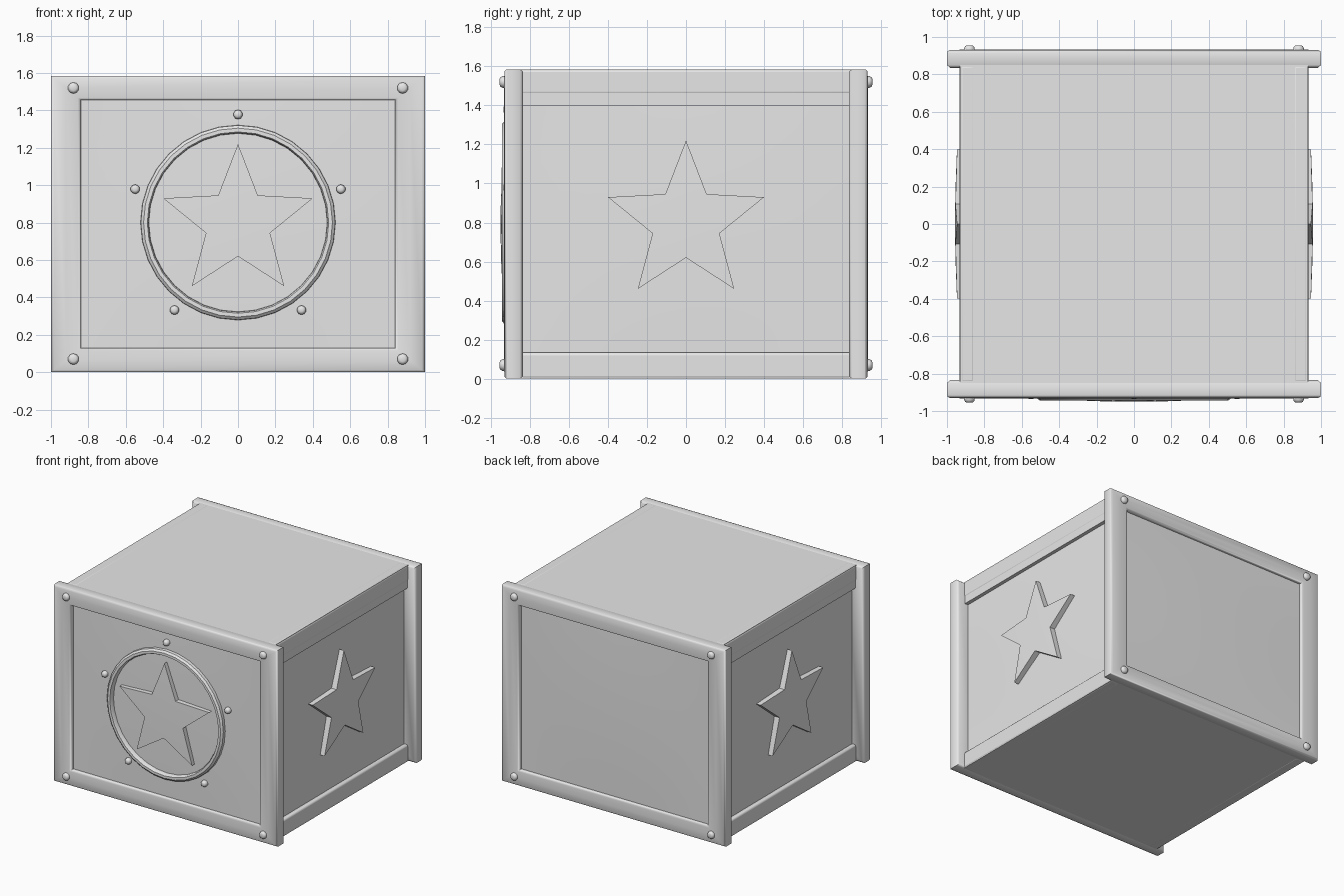
import bpy, bmesh, math
from mathutils import Matrix, Vector

if "Cube" in bpy.data.objects:
    bpy.data.objects.remove(bpy.data.objects["Cube"])

H = 1.585           # crate height
MID = 0.8           # height of the ornaments
grey = bpy.data.materials.new("grey paint")
grey.diffuse_color = (0.8, 0.8, 0.8, 1)
grey.use_nodes = True
grey.node_tree.nodes["Principled BSDF"].inputs["Base Color"].default_value = grey.diffuse_color


def finish(name, bm, turn=0, bevel=0.0, angle=40):
    """Turn a bmesh drawn on the front into an object on one of the four sides."""
    bmesh.ops.recalc_face_normals(bm, faces=bm.faces)
    me = bpy.data.meshes.new(name)
    bm.to_mesh(me)
    bm.free()
    me.materials.append(grey)
    ob = bpy.data.objects.new(name, me)
    bpy.context.collection.objects.link(ob)
    ob.rotation_euler.z = turn * math.pi / 2
    if bevel:
        mod = ob.modifiers.new("bevel", 'BEVEL')
        mod.width, mod.segments = bevel, 3
    bpy.ops.object.select_all(action='DESELECT')
    ob.select_set(True)
    bpy.context.view_layer.objects.active = ob
    bpy.ops.object.shade_smooth_by_angle(angle=math.radians(angle))
    return ob


def box(name, lo, hi, turn=0, bevel=0.0):
    bm = bmesh.new()
    lo, hi = Vector(lo), Vector(hi)
    size = hi - lo
    bmesh.ops.create_cube(bm, size=1, matrix=Matrix.Translation((lo + hi) / 2) @ Matrix.Diagonal((*size, 1)))
    return finish(name, bm, turn, bevel)


def loft(bm, rings, closed=False):
    """Join rings of points with quads."""
    rows = [[bm.verts.new(p) for p in ring] for ring in rings]
    pairs = list(zip(rows, rows[1:])) + ([(rows[-1], rows[0])] if closed else [])
    for a, b in pairs:
        for i in range(len(a)):
            j = (i + 1) % len(a)
            bm.faces.new((a[i], a[j], b[j], b[i]))
    return rows


def lathe(name, profile, x, z, sides, turn=0, ring=False):
    """Spin (radius, depth) points around an axis facing out of the side."""
    bm = bmesh.new()
    rows = loft(bm, [[(x + r * math.sin(k * math.tau / sides), -d, z + r * math.cos(k * math.tau / sides))
                      for k in range(sides)] for r, d in profile], ring)
    if not ring:
        bm.faces.new(rows[-1])
    return finish(name, bm, turn)


def frame(name, turn):
    """Mitred rectangular frame with a softly rounded section."""
    prof = [(0.0, 0.85), (0.0, 0.915), (0.03, 0.925), (0.1, 0.93), (0.5, 0.932), (0.9, 0.93),
            (0.97, 0.925), (1.0, 0.915), (1.0, 0.85), (0.9, 0.835), (0.1, 0.835)]
    rings = []
    for t, d in prof:
        w, b = 1 - 0.16 * t, 0.13 * t
        rings.append([(-w, -d, b), (w, -d, b), (w, -d, H - b), (-w, -d, H - b)])
    bm = bmesh.new()
    loft(bm, rings, True)
    return finish(name, bm, turn, 0, 50)


def panel(name, half, turn, n=12):
    """Slightly domed recessed panel."""
    bm = bmesh.new()
    grid = []
    for i in range(n + 1):
        a = 2 * i / n - 1
        grid.append([])
        for j in range(n + 1):
            b = 2 * j / n - 1
            d = 0.9 + 0.01 * (1 - a * a) * (1 - b * b)
            grid[-1].append(bm.verts.new((a * half, -d, H / 2 + b * 0.68)))
    for i in range(n):
        for j in range(n):
            bm.faces.new((grid[i][j], grid[i + 1][j], grid[i + 1][j + 1], grid[i][j + 1]))
    ob = finish(name, bm, turn)
    # keep the open sheet facing outward
    if ob.data.polygons[0].normal.y > 0:
        ob.data.flip_normals()
    return ob


def star(name, turn, peak):
    """Five-pointed raised star with a faint dome."""
    bm = bmesh.new()
    pts = [((0.42, 0.18)[k % 2], k * math.pi / 5) for k in range(10)]

    def ring(front):
        return [(r * math.sin(a), -(peak - 0.06 * r * r if front else 0.89), MID + r * math.cos(a)) for r, a in pts]
    rows = loft(bm, [ring(False), ring(True)])
    tip = bm.verts.new((0, -peak, MID))
    for k in range(10):
        bm.faces.new((rows[1][k], rows[1][(k + 1) % 10], tip))
    return finish(name, bm, turn)


# crate body
box("crate_body", (-0.93, -0.895, 1.40), (0.93, 0.895, H - 0.001))
box("crate_base", (-0.93, -0.895, 0.001), (0.93, 0.895, 0.06))
box("crate_core", (-0.895, -0.895, 0.03), (0.895, 0.895, 1.45))

# front and back frames, panels and corner bolts
for side, turn in (("front", 0), ("back", 2)):
    frame(side + "_frame", turn)
    panel(side + "_panel", 0.86, turn)
    for x in (-0.88, 0.88):
        for z in (0.07, H - 0.065):
            lathe(side + "_corner_bolt", [(0.03, 0.92), (0.03, 0.94), (0.024, 0.951), (0.014, 0.955)], x, z, 10, turn)

# left and right rails, panels and stars
for side, turn in (("right", 1), ("left", 3)):
    panel(side + "_panel", 0.85, turn)
    star(side + "_star", turn, 0.957)
    box(side + "_bottom_rail", (-0.85, -0.932, 0), (0.85, -0.85, 0.135), turn, 0.015)
    box(side + "_top_rail", (-0.85, -0.932, 1.455), (0.85, -0.85, H), turn, 0.015)

# front emblem: star, ring and five small bolts
star("front_star", 0, 0.95)
lathe("front_ring", [(0.522, 0.89), (0.52, 0.93), (0.505, 0.943), (0.485, 0.943), (0.478, 0.93), (0.476, 0.89)],
      0, MID, 32, 0, True)
for k in range(5):
    a = k * math.tau / 5
    lathe("ring_bolt", [(0.025, 0.89), (0.025, 0.92), (0.019, 0.932), (0.01, 0.936)],
          0.578 * math.sin(a), MID + 0.578 * math.cos(a), 10)
